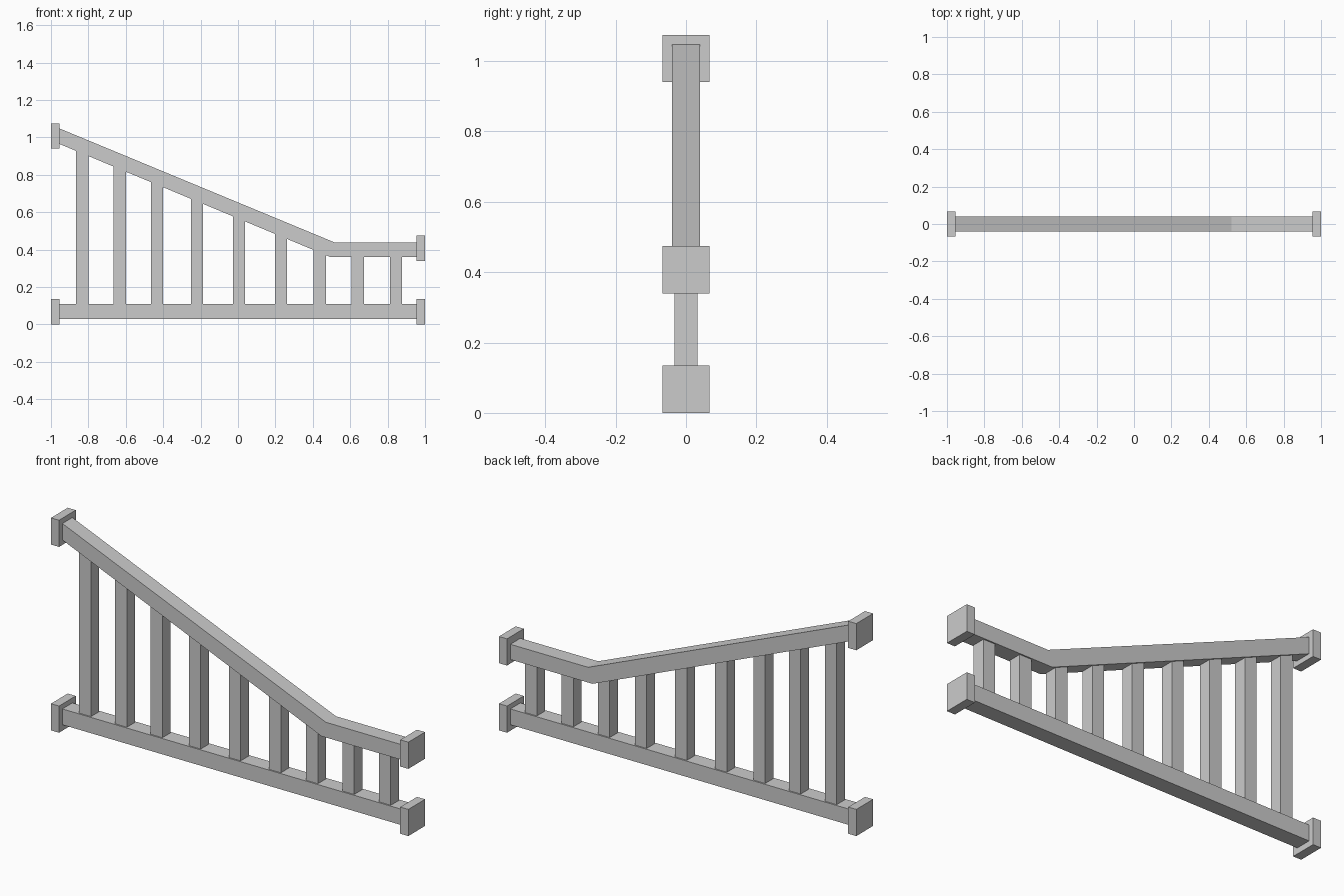
import bpy
import bmesh

if "Cube" in bpy.data.objects:
    bpy.data.objects.remove(bpy.data.objects["Cube"], do_unlink=True)

paint = bpy.data.materials.new("light grey")
paint.use_nodes = True
GREY = (0.6, 0.6, 0.6, 1.0)
paint.diffuse_color = GREY
paint.node_tree.nodes["Principled BSDF"].inputs["Base Color"].default_value = GREY


def extrude_profile(name, points, half_depth):
    """Closed solid from an x-z outline, centred on y = 0."""
    bm = bmesh.new()
    face = bm.faces.new([bm.verts.new((x, -half_depth, z)) for x, z in points])
    moved = bmesh.ops.extrude_face_region(bm, geom=[face])["geom"]
    verts = [v for v in moved if isinstance(v, bmesh.types.BMVert)]
    bmesh.ops.translate(bm, verts=verts, vec=(0, 2 * half_depth, 0))
    bmesh.ops.recalc_face_normals(bm, faces=bm.faces)
    mesh = bpy.data.meshes.new(name)
    bm.to_mesh(mesh)
    bm.free()
    mesh.materials.append(paint)
    obj = bpy.data.objects.new(name, mesh)
    bpy.context.collection.objects.link(obj)
    return obj


def box(name, x0, x1, z0, z1, half_depth):
    return extrude_profile(name, [(x0, z0), (x1, z0), (x1, z1), (x0, z1)], half_depth)


END = 0.955         # inner face of the end blocks
RAIL_HALF = 0.04
BEND_X, BEND_Z = 0.495, 0.36
SLOPE = (0.965 - BEND_Z) / (END + BEND_X)


def underside(x):
    """Height of the handrail's lower face."""
    return BEND_Z + SLOPE * max(0.0, BEND_X - x)


# Rails
box("bottom_rail", -END, END, 0.03, 0.11, RAIL_HALF)
extrude_profile("handrail", [
    (-END, underside(-END)), (BEND_X, BEND_Z), (END, BEND_Z),
    (END, 0.437), (0.52, 0.437), (-END, 1.048)], RAIL_HALF)

# Balusters, tops cut to the slope of the handrail
centres = [-0.833, -0.632, -0.433, -0.219, 0.005, 0.23, 0.437, 0.64, 0.845]
for i, x in enumerate(centres, 1):
    a, b = x - 0.033, x + 0.033
    extrude_profile(f"baluster_{i}", [
        (a, 0.105), (b, 0.105), (b, underside(b) + 0.005), (a, underside(a) + 0.005)], 0.033)

# End blocks
for name, side, z in [("lower_right", -1, 0.0), ("lower_left", 1, 0.0),
                      ("upper_right", -1, 0.94), ("upper_left", 1, 0.34)]:
    x0, x1 = sorted((side * END, side * 1.0))
    box(f"{name}_end_block", x0, x1, z, z + 0.135, 0.067)
